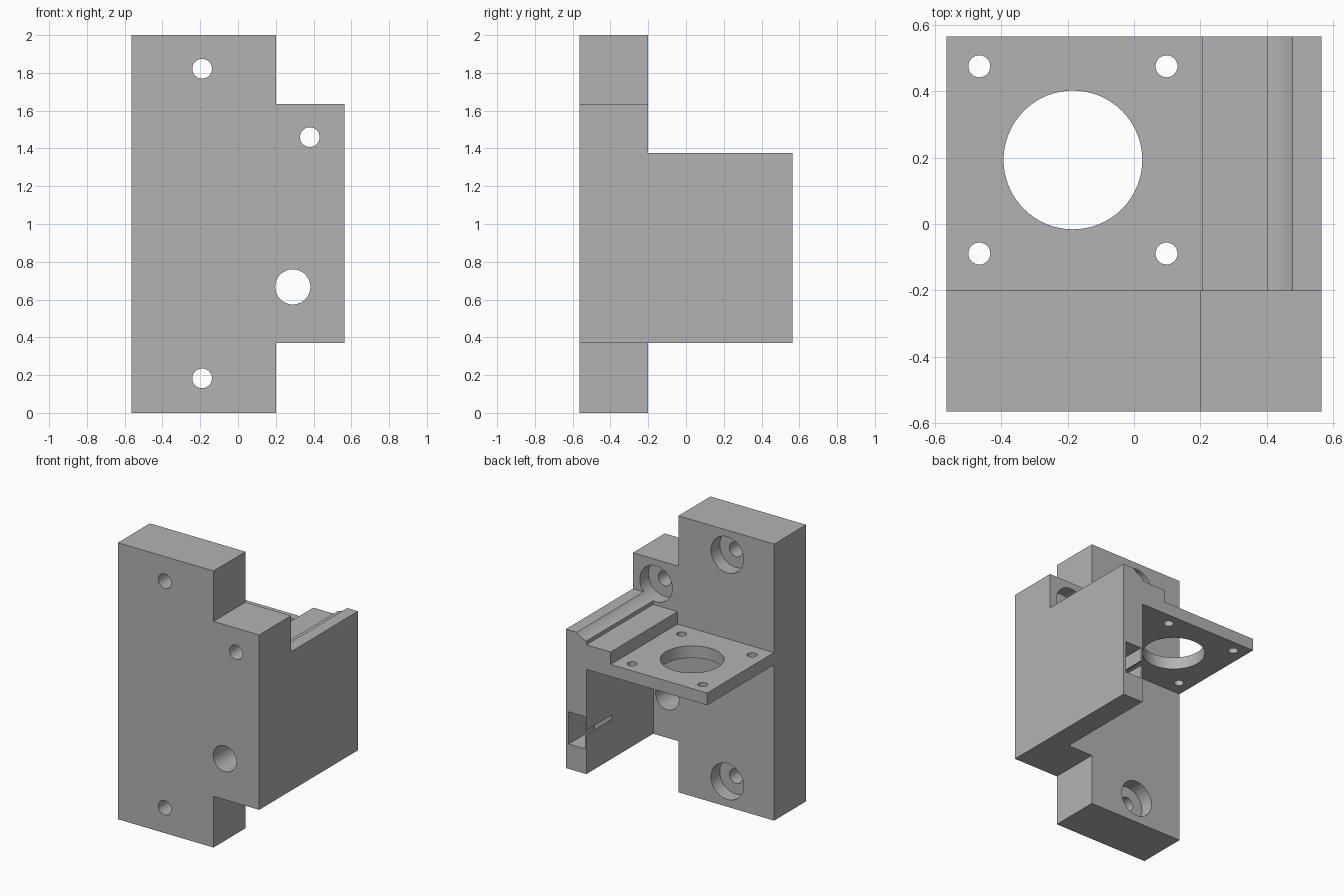
import bpy
import bmesh
from math import radians
from mathutils import Matrix, Vector

cube = bpy.data.objects.get("Cube")
if cube:
    bpy.data.objects.remove(cube, do_unlink=True)

grey = bpy.data.materials.new("plain_grey")
grey.use_nodes = True
COLOUR = (0.45, 0.45, 0.45, 1)
grey.diffuse_color = COLOUR
grey.node_tree.nodes["Principled BSDF"].inputs["Base Color"].default_value = COLOUR

HALF = 0.565      # half width and half depth
BACK = -0.2       # rear face of the mounting plate
LOW = 0.37        # underside of the side wall
WALL = 0.402      # inner face of the side wall


def add_object(name, bm):
    bmesh.ops.recalc_face_normals(bm, faces=bm.faces)
    mesh = bpy.data.meshes.new(name)
    bm.to_mesh(mesh)
    bm.free()
    mesh.materials.append(grey)
    obj = bpy.data.objects.new(name, mesh)
    bpy.context.collection.objects.link(obj)
    return obj


def extrude_profile(name, points, y0, y1):
    """Extrude an x-z outline along y."""
    bm = bmesh.new()
    face = bm.faces.new([bm.verts.new((x, y0, z)) for x, z in points])
    result = bmesh.ops.extrude_face_region(bm, geom=[face])
    verts = [g for g in result["geom"] if isinstance(g, bmesh.types.BMVert)]
    bmesh.ops.translate(bm, verts=verts, vec=(0, y1 - y0, 0))
    return add_object(name, bm)


def box(name, x0, x1, y0, y1, z0, z1):
    return extrude_profile(name, [(x0, z0), (x1, z0), (x1, z1), (x0, z1)], y0, y1)


def cylinder(name, start, end, radius):
    a, b = Vector(start), Vector(end)
    turn = (b - a).to_track_quat("Z", "Y").to_matrix().to_4x4()
    bm = bmesh.new()
    bmesh.ops.create_cone(bm, cap_ends=True, segments=64, radius1=radius, radius2=radius,
                          depth=(b - a).length,
                          matrix=Matrix.Translation((a + b) / 2) @ turn)
    return add_object(name, bm)


def combine(target, tool, operation):
    tool.hide_render = True
    mod = target.modifiers.new(operation.title(), "BOOLEAN")
    mod.operation = operation
    mod.solver = "EXACT"
    mod.object = tool
    bpy.context.view_layer.objects.active = target
    bpy.ops.object.modifier_apply(modifier=mod.name)
    bpy.data.objects.remove(tool, do_unlink=True)


# Mounting plate with a side ear
bracket = extrude_profile("mounting_bracket", [
    (-HALF, 0), (0.2, 0), (0.2, LOW), (HALF, LOW), (HALF, 1.635),
    (0.2, 1.635), (0.2, 2), (-HALF, 2)], -HALF, BACK)

# Side wall, raised step and shelf as one extrusion
shelf = extrude_profile("wall_and_shelf", [
    (HALF, LOW), (HALF, 1.375), (WALL, 1.375), (WALL, 1.305), (0.207, 1.305),
    (0.207, 1.215), (-HALF, 1.215), (-HALF, 1.127), (WALL, 1.127), (WALL, LOW)],
    BACK - 0.1, HALF)
combine(bracket, shelf, "UNION")

# Counterbored screw holes; the ear's bore runs on as a channel over the wall
for x, z, bore_end in [(-0.19, 0.183, 0), (-0.19, 1.822, 0), (0.38, 1.46, 0.7)]:
    combine(bracket, cylinder("screw_hole", (x, -0.7, z), (x, 0, z), 0.052), "DIFFERENCE")
    combine(bracket, cylinder("screw_bore", (x, BACK - 0.1, z), (x, bore_end, z), 0.13),
            "DIFFERENCE")

# Rod hole through the plate
combine(bracket, cylinder("rod_hole", (0.29, -0.7, 0.667), (0.29, 0, 0.667), 0.093),
        "DIFFERENCE")

# Shelf opening and its four fixing holes
mid_x, mid_y, pitch = -0.184, 0.193, 0.282
holes = [(mid_x, mid_y, 0.209)]
holes += [(mid_x + i * pitch, mid_y + j * pitch, 0.033) for i in (-1, 1) for j in (-1, 1)]
for x, y, r in holes:
    combine(bracket, cylinder("shelf_hole", (x, y, 1), (x, y, 1.28), r), "DIFFERENCE")

# Pocket in the wall's rear end, with a slit to the inside
combine(bracket, box("pocket", 0.412, 0.543, 0.27, 0.7, 0.55, 0.783), "DIFFERENCE")
combine(bracket, box("slit", 0.35, 0.45, 0.27, 0.7, 0.65, 0.685), "DIFFERENCE")

# Sharp edges, smooth bores
bpy.ops.object.select_all(action="DESELECT")
bracket.select_set(True)
bpy.context.view_layer.objects.active = bracket
bpy.ops.object.shade_smooth_by_angle(angle=radians(30))
